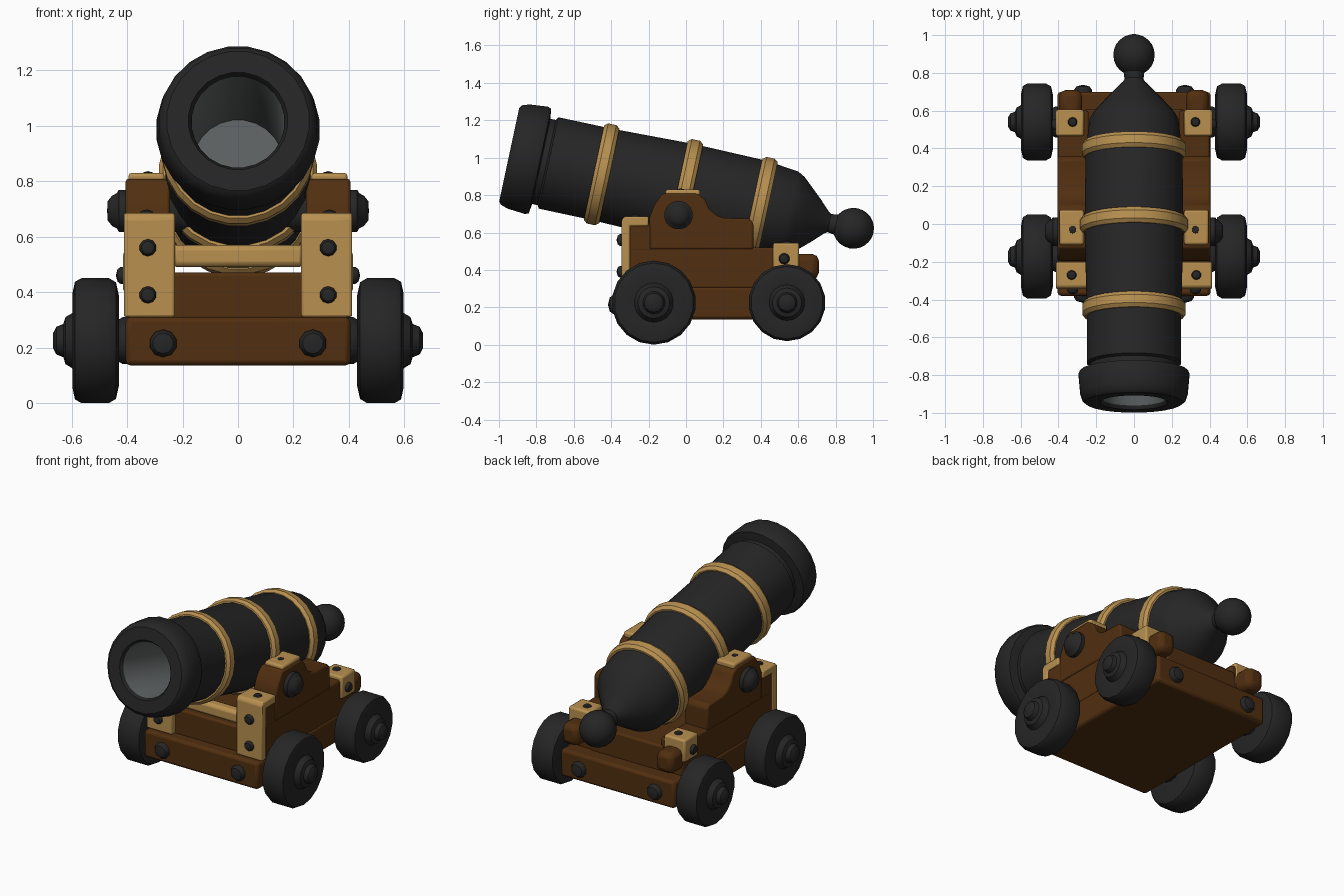
import bpy, bmesh, math
from mathutils import Matrix, Vector

if "Cube" in bpy.data.objects:
    bpy.data.objects.remove(bpy.data.objects["Cube"])


def material(name, rgb):
    m = bpy.data.materials.new(name)
    m.diffuse_color = (*rgb, 1)
    m.use_nodes = True
    m.node_tree.nodes["Principled BSDF"].inputs["Base Color"].default_value = m.diffuse_color
    return m


IRON = material("black_iron", (0.019, 0.019, 0.019))
BORE = material("bore_grey", (0.11, 0.12, 0.12))
WOOD = material("brown_wood", (0.082, 0.028, 0.005))
BRASS = material("tan_brass", (0.48, 0.28, 0.08))


def finish(name, bm, mats, matrix=None, bevel=0):
    bmesh.ops.recalc_face_normals(bm, faces=bm.faces)
    me = bpy.data.meshes.new(name)
    bm.to_mesh(me)
    bm.free()
    for m in mats:
        me.materials.append(m)
    ob = bpy.data.objects.new(name, me)
    bpy.context.collection.objects.link(ob)
    if matrix:
        ob.matrix_world = matrix
    if bevel:
        b = ob.modifiers.new("soft_edges", 'BEVEL')
        b.width, b.segments = bevel, 2
    return ob


def lathe(name, profile, mats, matrix, sides=24, closed=False, second=0):
    """Revolve (along, radius) points about local z; first `second` bands use slot 1."""
    bm = bmesh.new()
    rings = []
    for h, r in profile:
        if r < 1e-5:
            rings.append([bm.verts.new((0, 0, h))] * sides)
        else:
            rings.append([bm.verts.new((r * math.cos(a), r * math.sin(a), h))
                          for a in (math.tau * (i + 0.5) / sides for i in range(sides))])
    n = len(rings)
    for k in range(n if closed else n - 1):
        a, b = rings[k], rings[(k + 1) % n]
        for i in range(sides):
            j = (i + 1) % sides
            vs = list(dict.fromkeys((a[i], a[j], b[j], b[i])))
            bm.faces.new(vs).material_index = 1 if k < second else 0
    return finish(name, bm, mats, matrix)


def box(name, x, y, z, mat, bevel=0.012):
    bm = bmesh.new()
    bmesh.ops.create_cube(bm, size=1)
    for v in bm.verts:
        v.co = [(lo + hi) / 2 + c * (hi - lo) for c, (lo, hi) in
                zip(v.co, (sorted(x), sorted(y), sorted(z)))]
    return finish(name, bm, [mat], None, bevel)


def side_prism(name, outline, x, mat, bevel=0.01):
    """Extrude a (y, z) outline between two x values."""
    bm = bmesh.new()
    f = bm.faces.new([bm.verts.new((x[0], y, z)) for y, z in outline])
    ext = bmesh.ops.extrude_face_region(bm, geom=[f])["geom"]
    for v in ext:
        if isinstance(v, bmesh.types.BMVert):
            v.co.x = x[1]
    return finish(name, bm, [mat], None, bevel)


def aim(pos, direction):
    q = Vector(direction).to_track_quat('Z', 'Y')
    return Matrix.Translation(pos) @ q.to_matrix().to_4x4()


def bolt(name, pos, direction, r):
    prof = [(-0.02, 0), (-0.02, r), (r * 0.3, r), (r * 0.65, r * 0.75), (r * 0.85, 0)]
    lathe(name, prof, [IRON], aim(pos, direction), 10)


# Barrel: one revolved profile from bore bottom to breech ball
tilt = math.radians(12.1)
gun = aim((0, -0.945, 1.017), (0, math.cos(tilt), -math.sin(tilt)))
ball = [(1.882 - 0.11 * math.cos(a), 0.11 * math.sin(a))
        for a in (math.radians(d) for d in range(30, 180, 15))]
barrel = [(0.75, 0), (0.75, 0.165), (0.02, 0.168), (0, 0.18), (0, 0.258), (0.012, 0.274),
          (0.05, 0.287), (0.15, 0.296), (0.168, 0.288), (0.175, 0.235), (0.205, 0.235),
          (0.215, 0.252), (0.5, 0.252), (0.95, 0.264), (1.37, 0.258), (1.42, 0.25),
          (1.53, 0.237), (1.57, 0.215), (1.62, 0.17), (1.68, 0.115), (1.735, 0.06),
          (1.75, 0.05)] + ball + [(1.992, 0)]
lathe("barrel", barrel, [IRON, BORE], gun, 24, second=2)

# Brass hoops round the barrel
for i, (t, r) in enumerate(((0.505, 0.276), (0.96, 0.288), (1.37, 0.278))):
    hoop = [(t - 0.042, 0.23), (t - 0.042, r - 0.015), (t - 0.022, r), (t + 0.022, r),
            (t + 0.042, r - 0.015), (t + 0.042, 0.23)]
    lathe(f"barrel_hoop_{i + 1}", hoop, [BRASS], gun, 24, closed=True)

# Carriage base, bed and front crossbar
box("carriage_base", (-0.405, 0.405), (-0.38, 0.70), (0.135, 0.31), WOOD, 0.018)
box("carriage_bed", (-0.26, 0.26), (-0.31, 0.61), (0.30, 0.47), WOOD)
box("front_crossbar", (-0.24, 0.24), (-0.325, -0.25), (0.49, 0.57), BRASS, 0.02)

hump = [(-0.195, 0.51), (-0.195, 0.68), (-0.17, 0.745), (-0.125, 0.808), (0.06, 0.808),
        (0.1, 0.78), (0.125, 0.725), (0.165, 0.69), (0.2, 0.677), (0.34, 0.674),
        (0.36, 0.65), (0.36, 0.51)]
wheel = [(0.43, 0), (0.43, 0.165), (0.44, 0.21), (0.465, 0.225), (0.565, 0.225),
         (0.588, 0.212), (0.597, 0.17), (0.59, 0.105), (0.605, 0.095), (0.622, 0.085),
         (0.63, 0.06), (0.655, 0.05), (0.668, 0.025), (0.668, 0)]

for s, side in ((1, "right"), (-1, "left")):
    out = (s, 0, 0)

    # Wooden cheeks
    box(f"{side}_cheek", (s * 0.24, s * 0.40), (-0.31, 0.60), (0.30, 0.52), WOOD)
    box(f"{side}_cheek_front", (s * 0.24, s * 0.40), (-0.31, -0.18), (0.50, 0.65), WOOD)
    side_prism(f"{side}_trunnion_block", hump, (s * 0.245, s * 0.405), WOOD)
    box(f"{side}_cheek_tail", (s * 0.275, s * 0.395), (0.55, 0.71), (0.35, 0.485), WOOD, 0.035)

    # Brass plates: front angle strap, rear clamp, trunnion cap
    strap = [(-0.345, 0.31), (-0.345, 0.665), (-0.33, 0.685), (-0.20, 0.685), (-0.20, 0.635),
             (-0.30, 0.635), (-0.30, 0.31)]
    side_prism(f"{side}_front_strap", strap, (s * 0.228, s * 0.412), BRASS, 0.008)
    box(f"{side}_rear_clamp", (s * 0.265, s * 0.415), (0.465, 0.605), (0.40, 0.545), BRASS)
    box(f"{side}_trunnion_cap", (s * 0.265, s * 0.395), (-0.11, 0.075), (0.79, 0.83), BRASS)

    # Trunnion
    pin = [(0.15, 0), (0.15, 0.077), (0.43, 0.077), (0.437, 0.065), (0.455, 0.055),
           (0.47, 0.035), (0.472, 0)]
    lathe(f"{side}_trunnion", pin, [IRON], aim((0, -0.04, 0.693), out), 16)

    # Wheels with hubs, and axle stubs
    for end, y, k in (("front", -0.172, 1.0), ("rear", 0.54, 0.915)):
        prof = [(h, r * k) for h, r in wheel]
        lathe(f"{side}_{end}_wheel", prof, [IRON], aim((0, y, 0.225), out), 18)
        lathe(f"{side}_{end}_axle", [(0.38, 0), (0.38, 0.085), (0.415, 0.085), (0.44, 0.07),
              (0.44, 0)], [IRON], aim((0, y, 0.225), out), 14)

    # Bolts
    bolt(f"{side}_base_front_bolt", (s * 0.27, -0.375, 0.215), (0, -1, 0), 0.05)
    bolt(f"{side}_base_rear_bolt", (s * 0.27, 0.695, 0.215), (0, 1, 0), 0.05)
    for z in (0.39, 0.56):
        bolt(f"{side}_strap_bolt", (s * 0.325, -0.345, z), (0, -1, 0), 0.031)
    bolt(f"{side}_strap_top_bolt", (s * 0.33, -0.27, 0.675), (0, 0, 1), 0.027)
    bolt(f"{side}_cap_bolt", (s * 0.325, -0.03, 0.815), (0, 0, 1), 0.025)
    bolt(f"{side}_clamp_top_bolt", (s * 0.325, 0.54, 0.535), (0, 0, 1), 0.027)
    bolt(f"{side}_clamp_side_bolt", (s * 0.415, 0.525, 0.46), out, 0.03)

# Smooth rounded parts, keep hard edges
bpy.ops.object.select_all(action='SELECT')
bpy.context.view_layer.objects.active = bpy.data.objects["barrel"]
bpy.ops.object.shade_smooth_by_angle(angle=math.radians(35))
